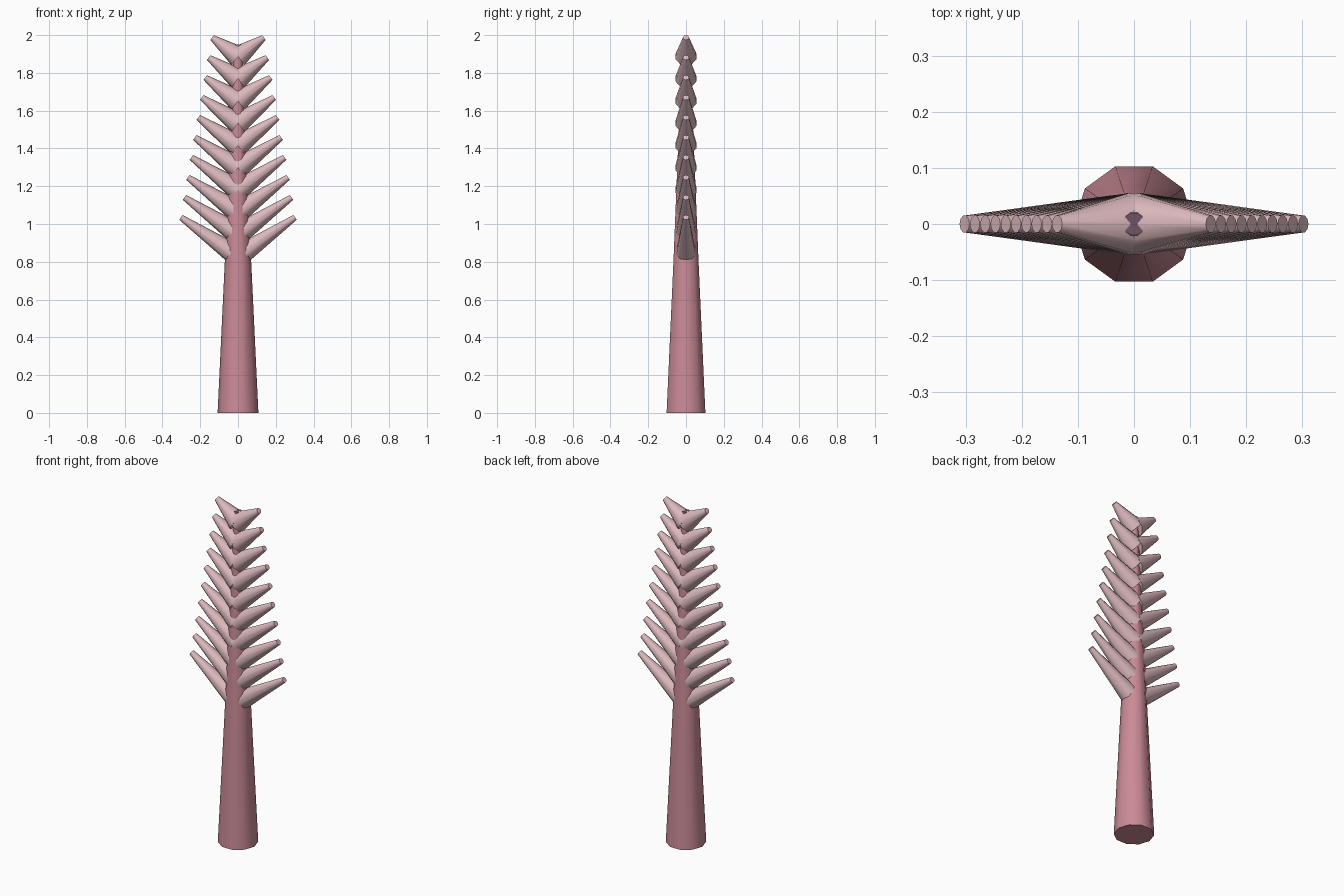
import bpy
import bmesh
import math
from mathutils import Vector

SIDES = 10
PAIRS = 10

cube = bpy.data.objects.get("Cube")
if cube:
    bpy.data.objects.remove(cube, do_unlink=True)


def linear(c):
    c /= 255
    return c / 12.92 if c <= 0.04045 else ((c + 0.055) / 1.055) ** 2.4


def material(name, rgb):
    colour = [linear(c) for c in rgb] + [1]
    mat = bpy.data.materials.new(name)
    mat.use_nodes = True
    mat.diffuse_color = colour
    mat.node_tree.nodes["Principled BSDF"].inputs["Base Color"].default_value = colour
    return mat


def tapered_tube(name, rings, axis, mats, top_index=0):
    """Loft capped rings given as (centre, radius) along one axis."""
    axis = Vector(axis).normalized()
    side = Vector((0, 1, 0)).cross(axis).normalized()
    other = axis.cross(side)
    bm = bmesh.new()
    loops = []
    for centre, radius in rings:
        loop = []
        for i in range(SIDES):
            a = math.tau * i / SIDES
            offset = side * math.cos(a) + other * math.sin(a)
            loop.append(bm.verts.new(Vector(centre) + offset * radius))
        loops.append(loop)
    for low, high in zip(loops, loops[1:]):
        for i in range(SIDES):
            j = (i + 1) % SIDES
            bm.faces.new((low[i], low[j], high[j], high[i]))
    bm.faces.new(loops[0][::-1])
    bm.faces.new(loops[-1]).material_index = top_index
    mesh = bpy.data.meshes.new(name)
    bm.to_mesh(mesh)
    bm.free()
    for mat in mats:
        mesh.materials.append(mat)
    obj = bpy.data.objects.new(name, mesh)
    bpy.context.collection.objects.link(obj)
    bpy.ops.object.select_all(action="DESELECT")
    obj.select_set(True)
    bpy.context.view_layer.objects.active = obj
    bpy.ops.object.shade_smooth_by_angle(angle=math.radians(40))
    return obj


bark = material("dusty rose", (203, 139, 150))
frond = material("pale pink", (219, 184, 188))
dark = material("dark mauve", (110, 85, 100))

# Trunk: thick lower stem and slender upper stem with a dark cut top
tapered_tube("trunk", [((0, 0, 0), 0.108), ((0, 0, 0.8), 0.07), ((0, 0, 1.95), 0.021)],
             (0, 0, 1), [bark, dark], top_index=1)

# Branches: mirrored pairs of cones, shorter towards the top
for n in range(PAIRS):
    t = n / (PAIRS - 1)
    base_z = 0.827 + 1.06 * t
    tip_z = 1.035 + 0.952 * t
    tip_x = 0.302 - 0.165 * t
    for label, sign in (("left", 1), ("right", -1)):
        base = Vector((0, 0, base_z))
        tip = Vector((sign * tip_x, 0, tip_z))
        tapered_tube(f"{label}_branch_{n + 1}", [(base, 0.058), (tip, 0.0155)],
                     tip - base, [frond])
